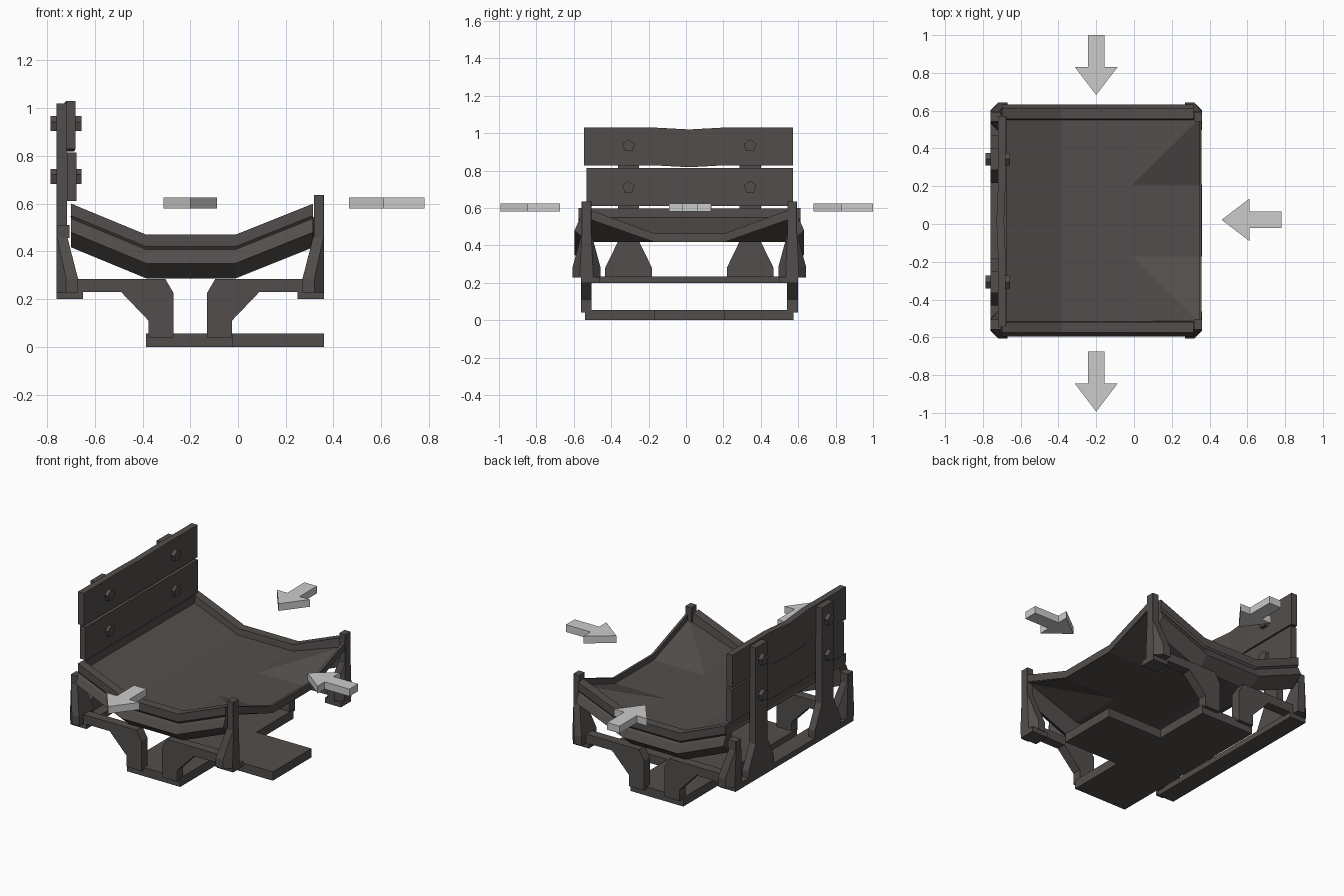
import bpy, bmesh, math

if "Cube" in bpy.data.objects:
    bpy.data.objects.remove(bpy.data.objects["Cube"])

CX, CY = -0.2, 0.018          # symmetry centre of the frame


def material(name, rgb):
    m = bpy.data.materials.new(name)
    m.diffuse_color = (*rgb, 1)
    m.use_nodes = True
    m.node_tree.nodes["Principled BSDF"].inputs["Base Color"].default_value = m.diffuse_color
    return m


DARK = material("dark brown grey", (0.085, 0.076, 0.072))
LIGHT = material("light grey", (0.6, 0.6, 0.6))


def finish(name, bm, mat=DARK):
    bmesh.ops.recalc_face_normals(bm, faces=bm.faces)
    me = bpy.data.meshes.new(name)
    bm.to_mesh(me)
    bm.free()
    me.materials.append(mat)
    ob = bpy.data.objects.new(name, me)
    bpy.context.collection.objects.link(ob)
    return ob


def loft(name, rings, mat=DARK):
    """Skin equal-length closed rings and cap both ends."""
    bm = bmesh.new()
    vs = [[bm.verts.new(p) for p in r] for r in rings]
    n = len(vs[0])
    for a, b in zip(vs, vs[1:]):
        for i in range(n):
            bm.faces.new((a[i], a[(i + 1) % n], b[(i + 1) % n], b[i]))
    bm.faces.new(vs[0])
    bm.faces.new(vs[-1][::-1])
    return finish(name, bm, mat)


def prism(name, pts, axis, a, b, mat=DARK):
    """Extrude a 2D outline along an axis from a to b."""
    def put(p, t):
        q = list(p)
        q.insert("xyz".index(axis), t)
        return q
    return loft(name, [[put(p, t) for p in pts] for t in (a, b)], mat)


def box(name, x0, x1, y0, y1, z0, z1):
    return prism(name, [(x0, y0), (x1, y0), (x1, y1), (x0, y1)], "z", z0, z1)


# T-shaped base plate
prism("base_plate", [(-0.385, CY - 0.558), (-0.02, CY - 0.558), (-0.02, CY - 0.19),
                     (0.36, CY - 0.19), (0.36, CY + 0.19), (-0.02, CY + 0.19),
                     (-0.02, CY + 0.558), (-0.385, CY + 0.558)], "z", 0, 0.055)

# Rear rail
box("rear_rail", -0.76, -0.65, CY - 0.58, CY + 0.58, 0.2, 0.235)

# Side frames, corner posts and side rims, mirrored in y
LEG = [(0.5, 0.23), (0.29, 0.23), (0.175, 0.11), (0.175, 0.04), (0.07, 0.04),
       (0.07, 0.225), (0.105, 0.285), (0.5, 0.285)]
RIM = [(0.538, 0.47), (0.593, 0.47), (0.593, 0.42), (0.584, 0.408), (0.594, 0.395),
       (0.614, 0.35), (0.54, 0.287), (0.53, 0.4)]
BENDS = [(-0.70, 0.13), (-0.385, 0), (-0.01, 0), (0.315, 0.13)]
for sy, side in ((-1, "front"), (1, "back")):
    loft(f"side_rim_{side}", [[(x, CY + sy * v, z + dz) for v, z in RIM] for x, dz in BENDS])
    for sx, end in ((-1, "rear"), (1, "fore")):
        prism(f"side_leg_{side}_{end}", [(CX + sx * u, z) for u, z in LEG], "y",
              CY + sy * 0.522, CY + sy * 0.58)

        # flared corner post: wide chamfered foot tapering to a square top
        def ring(u_in, v_half, cut, z):
            vc = 0.55
            pts = [(u_in, vc - v_half), (0.56 - cut, vc - v_half), (0.56, vc - v_half + cut),
                   (0.56, vc + v_half - cut), (0.56 - cut, vc + v_half), (u_in, vc + v_half)]
            return [(CX + sx * u, CY + sy * v, z) for u, v in pts]
        loft(f"corner_post_{side}_{end}", [ring(0.47, 0.074, 0.04, 0.228),
                                           ring(0.47, 0.074, 0.04, 0.285),
                                           ring(0.515, 0.027, 0.002, 0.46)])
        top = 0.635 if sx > 0 else 0.51
        u_in = 0.518 if sx > 0 else 0.505
        loft(f"post_top_{side}_{end}", [ring(u_in, 0.026, 0.002, 0.455),
                                        ring(u_in, 0.026, 0.002, top)])
    ya, yb = sorted((CY + sy * 0.48, CY + sy * 0.58))
    box(f"foot_pad_{side}", 0.25, 0.36, ya, yb, 0.2, 0.232)

# Seat pan: bent sheet with raised rear and front corners
xs = [-0.70, -0.385, -0.01, 0.352]
ys = [CY - 0.545, CY - 0.19, CY + 0.19, CY + 0.545]
bm = bmesh.new()
grid = [[bm.verts.new((x, y, 0.425 + (0.125 if i == 0 or (i == 3 and j in (0, 3)) else 0)))
         for j, y in enumerate(ys)] for i, x in enumerate(xs)]
for i in range(3):
    for j in range(3):
        a, b, c, d = grid[i][j], grid[i + 1][j], grid[i + 1][j + 1], grid[i][j + 1]
        if i == 2 and j == 0:
            faces = [(a, b, d), (b, c, d)]
        elif i == 2 and j == 2:
            faces = [(a, b, c), (a, c, d)]
        else:
            faces = [(a, b, c, d)]
        for f in faces:
            bm.faces.new(f)
seat = finish("seat_pan", bm)
solid = seat.modifiers.new("thickness", "SOLIDIFY")
solid.thickness = 0.012
solid.offset = 0

# Raised lips along the rear and front of the seat
box("rear_lip", -0.70, -0.685, ys[0], ys[3], 0.535, 0.597)
loft("front_lip", [[(x, y, z + dz) for x, z in
                    ((0.343, 0.42), (0.358, 0.42), (0.358, 0.465), (0.343, 0.465))]
                   for y, dz in zip(ys, (0.13, 0, 0, 0.13))])

# Backrest planks; the upper one sags slightly in the middle
box("lower_backrest_plank", -0.716, -0.676, CY - 0.55, CY + 0.553, 0.61, 0.815)
loft("upper_backrest_plank", [[(x + dx, y, z - dz) for x, z in
                               ((-0.72, 0.828), (-0.68, 0.828), (-0.68, 1.03), (-0.72, 1.03))]
                              for y, dx, dz in ((-0.545, 0, 0), (-0.17, 0, 0), (CY, -0.008, 0.01),
                                                (0.2, 0, 0), (0.573, 0, 0))])

# Backrest uprights with flared feet, and five-sided bolts
for sy, side in ((-1, "front"), (1, "back")):
    yc = CY + sy * 0.325
    prism(f"backrest_upright_{side}",
          [(yc + v, z) for v, z in ((-0.125, 0.23), (0.125, 0.23), (0.125, 0.28), (0.057, 0.42),
                                    (0.057, 1.02), (-0.057, 1.02), (-0.057, 0.42), (-0.125, 0.28))],
          "x", -0.76, -0.716)
    for level, z in (("lower", 0.71), ("upper", 0.932)):
        prism(f"{level}_bolt_{side}",
              [(yc + 0.035 * math.sin(k * math.tau / 5), z + 0.035 * math.cos(k * math.tau / 5))
               for k in range(5)], "x", -0.785, -0.656)

# Direction arrows, drawn from the tip backwards
ARROW = [(0, 0), (0.15, 0.113), (0.15, 0.043), (0.32, 0.043),
         (0.32, -0.043), (0.15, -0.113), (0.15, -0.0431), (0.15, 0.0)]
ARROW = [(0, 0), (0.148, 0.113), (0.148, 0.043), (0.318, 0.043),
         (0.318, -0.043), (0.148, -0.043), (0.148, -0.113)]
prism("back_arrow", [(-0.2 + w, 0.683 + t) for t, w in ARROW], "z", 0.58, 0.625, LIGHT)
prism("front_arrow", [(-0.2 + w, -0.993 + t) for t, w in ARROW], "z", 0.58, 0.625, LIGHT)
prism("right_arrow", [(0.464 + t, 0.022 + w) for t, w in ARROW], "z", 0.58, 0.625, LIGHT)
